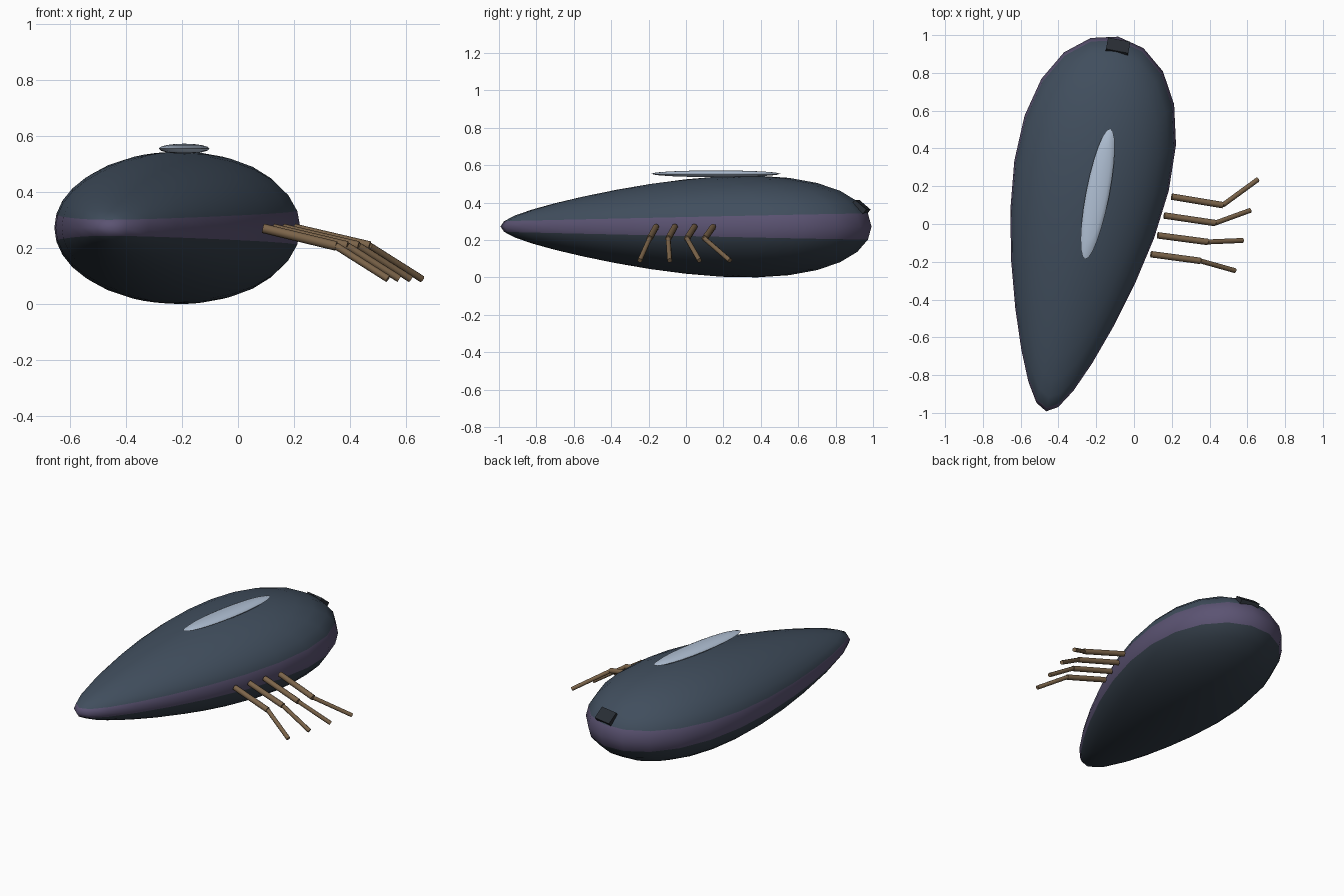
import bpy, bmesh, math
from mathutils import Matrix, Vector

if "Cube" in bpy.data.objects:
    bpy.data.objects.remove(bpy.data.objects["Cube"])


def material(name, color):
    m = bpy.data.materials.new(name)
    m.use_nodes = True
    m.diffuse_color = (*color, 1)
    m.node_tree.nodes["Principled BSDF"].inputs["Base Color"].default_value = (*color, 1)
    return m


slate = material("slate hull", (0.052, 0.076, 0.11))
dark_slate = material("dark slate belly", (0.034, 0.048, 0.066))
purple = material("purple band", (0.105, 0.087, 0.17))
pale = material("pale canopy", (0.43, 0.52, 0.65))
brown = material("brown legs", (0.2, 0.128, 0.068))
black = material("charcoal vent", (0.022, 0.027, 0.035))

# The hull points along its own y axis and is turned slightly in plan
MID = 0.272
FRAME = Matrix.Translation((-0.274, 0, MID)) @ Matrix.Rotation(math.radians(-10.9), 4, "Z")


def finish(name, bm, mats, angle=None):
    mesh = bpy.data.meshes.new(name)
    bm.to_mesh(mesh)
    bm.free()
    for m in mats:
        mesh.materials.append(m)
    ob = bpy.data.objects.new(name, mesh)
    bpy.context.collection.objects.link(ob)
    if angle:
        bpy.ops.object.select_all(action="DESELECT")
        ob.select_set(True)
        bpy.context.view_layer.objects.active = ob
        bpy.ops.object.shade_smooth_by_angle(angle=math.radians(angle))
    return ob


# Hull: tapered ellipsoid, with a coloured belt of two rings at the waist
bm = bmesh.new()
bmesh.ops.create_uvsphere(bm, u_segments=24, v_segments=16, radius=1)
for f in bm.faces:
    z = f.calc_center_median().z
    f.material_index = 2 if abs(z) < 0.15 else (0 if z > 0 else 1)
for v in bm.verts:
    taper = 1 + 0.43 * v.co.y
    v.co = Vector((v.co.x * 0.388 * taper, v.co.y * 1.01, v.co.z * 0.2525 * taper))
bm.transform(FRAME)
finish("hull", bm, [slate, dark_slate, purple], 60)

# Canopy: thin lens lying on the hull
bm = bmesh.new()
bmesh.ops.create_uvsphere(bm, u_segments=24, v_segments=8, radius=1)
bm.transform(FRAME @ Matrix.Translation((0.05, 0.172, 0.554 - MID))
             @ Matrix.Diagonal((0.062, 0.352, 0.018, 1)))
finish("canopy", bm, [pale], 60)

# Vent: small slab set into the sloping tail
bm = bmesh.new()
bmesh.ops.create_cube(bm, size=1)
bm.transform(FRAME @ Matrix.Translation((0.008, 0.955, 0.105))
             @ Matrix.Rotation(math.radians(-40), 4, "X")
             @ Matrix.Diagonal((0.12, 0.08, 0.03, 1)))
finish("tail_vent", bm, [black])


# Legs: two straight rods each, on the left side only
def rod(bm, a, b, r):
    a, b = Vector(a), Vector(b)
    d = b - a
    turn = d.to_track_quat("Z", "Y").to_matrix().to_4x4()
    bmesh.ops.create_cone(bm, cap_ends=True, segments=8, radius1=r, radius2=r,
                          depth=d.length, matrix=Matrix.Translation((a + b) / 2) @ turn)


legs = [
    ((0.20, 0.145), (0.47, 0.10), (0.655, 0.235)),
    ((0.16, 0.045), (0.43, 0.005), (0.615, 0.072)),
    ((0.125, -0.06), (0.39, -0.095), (0.575, -0.087)),
    ((0.09, -0.16), (0.35, -0.195), (0.535, -0.247)),
]
for i, (hip, knee, foot) in enumerate(legs):
    bm = bmesh.new()
    rod(bm, (*hip, 0.27), (*knee, 0.207), 0.017)
    rod(bm, (*knee, 0.207), (*foot, 0.09), 0.013)
    finish(f"leg_{i + 1}", bm, [brown], 50)
